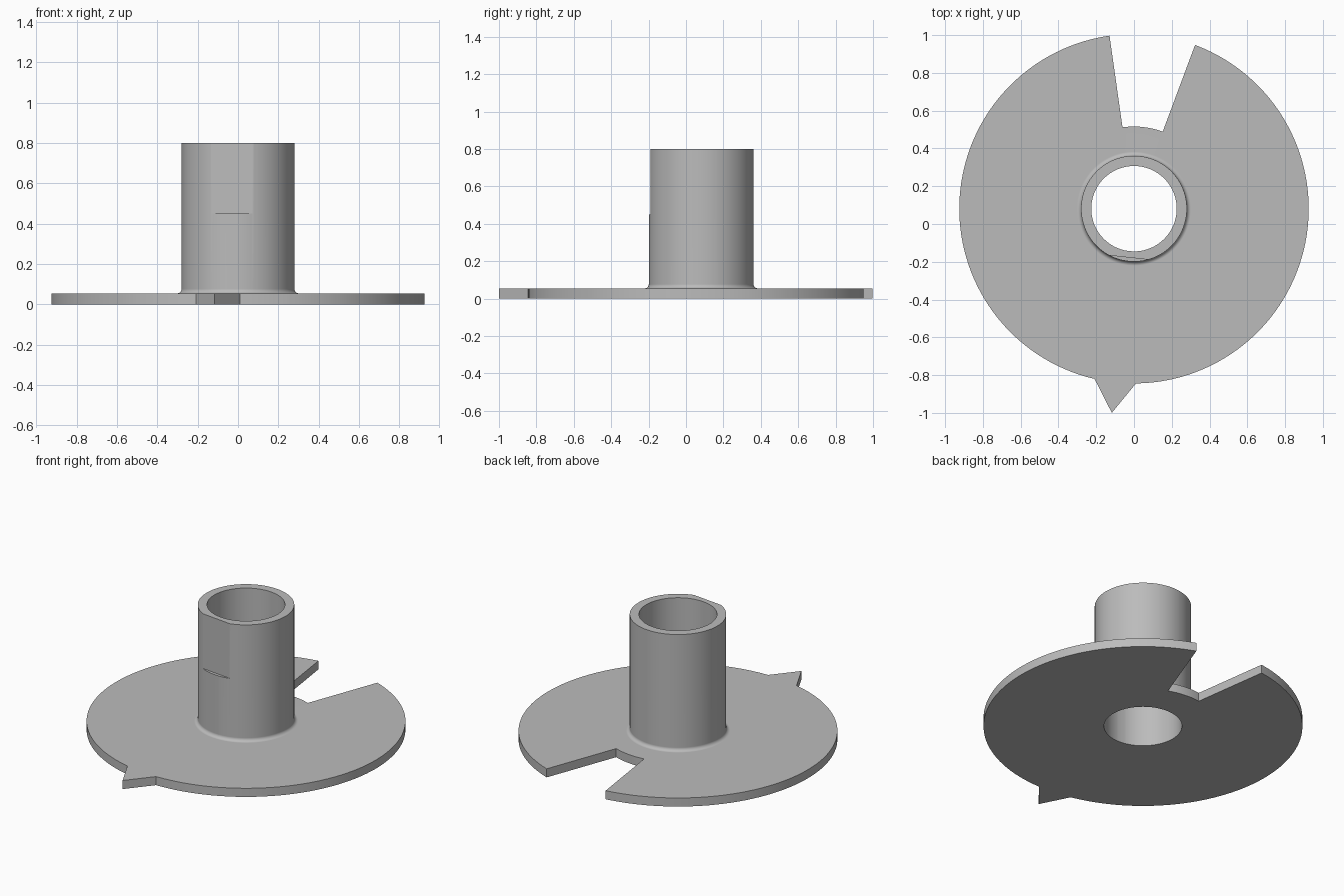
import bpy, bmesh
from math import sin, cos, radians, degrees, acos, pi

if "Cube" in bpy.data.objects:
    bpy.data.objects.remove(bpy.data.objects["Cube"], do_unlink=True)

# Main dimensions
BORE, TUBE, DISC, TIP, NOTCH = 0.226, 0.28, 0.925, 1.087, 0.435
THICK, HEIGHT, FLAT_Z, FILLET = 0.055, 0.8, 0.45, 0.022
FLAT = 0.26                      # distance of the flat from the axis
CENTRE_Y, TILT = 0.081, -96.2    # tooth direction in degrees
TOOTH_HALF, NOTCH_HALF = 6.85, 14.25
FLAT_HALF = degrees(acos(FLAT / TUBE))

grey = bpy.data.materials.new("plain_grey")
grey.use_nodes = True
colour = (0.5, 0.5, 0.5, 1)
grey.diffuse_color = colour
grey.node_tree.nodes["Principled BSDF"].inputs["Base Color"].default_value = colour


def stations():
    """Angle and rim radius of every radial section, tooth at zero."""
    angles = {i * 2.5 for i in range(-71, 73)}
    angles = {a for a in angles if abs(a) > TOOTH_HALF + 0.5}
    angles |= {0, TOOTH_HALF, -TOOTH_HALF, FLAT_HALF, -FLAT_HALF}
    edge = 180 - NOTCH_HALF
    rows = [(a, TIP if a == 0 else DISC if abs(a) < edge else NOTCH)
            for a in angles if abs(abs(a) - edge) > 0.3]
    rows.sort()
    # Both notch walls have an inner and an outer corner at one angle
    low = [r for r in rows if r[0] < -edge]
    mid = [r for r in rows if abs(r[0]) < edge]
    high = [r for r in rows if r[0] > edge]
    return (low + [(-edge, NOTCH), (-edge, DISC)] + mid
            + [(edge, DISC), (edge, NOTCH)] + high)


def section(a, rim):
    """Closed radius and height outline of one radial slice."""
    cut = min(TUBE, FLAT / cos(radians(a))) if abs(a) < FLAT_HALF else TUBE
    curve = [(TUBE + FILLET * (1 - sin(t)), THICK + FILLET * (1 - cos(t)))
             for t in (pi / 2 * i / 8 for i in range(9))]
    return ([(BORE, 0), (rim, 0), (rim, THICK)] + curve
            + [(TUBE, FLAT_Z), (cut, FLAT_Z), (cut, HEIGHT), (BORE, HEIGHT)])


# Flanged tube: slices joined around the axis into one solid
bm = bmesh.new()
slices = []
for a, rim in stations():
    w = radians(TILT + a)
    slices.append([bm.verts.new((r * cos(w), CENTRE_Y + r * sin(w), z))
                   for r, z in section(a, rim)])
for s, one in enumerate(slices):
    two = slices[(s + 1) % len(slices)]
    for k in range(len(one)):
        n = (k + 1) % len(one)
        bm.faces.new((one[k], two[k], two[n], one[n]))
bmesh.ops.remove_doubles(bm, verts=bm.verts, dist=1e-5)
bmesh.ops.recalc_face_normals(bm, faces=bm.faces)
mesh = bpy.data.meshes.new("flanged_tube")
bm.to_mesh(mesh)
bm.free()
mesh.materials.append(grey)
tube = bpy.data.objects.new("flanged_tube", mesh)
bpy.context.collection.objects.link(tube)

# Smooth round walls with crisp rims
bpy.ops.object.select_all(action="DESELECT")
bpy.context.view_layer.objects.active = tube
tube.select_set(True)
bpy.ops.object.shade_smooth_by_angle(angle=radians(30))
weighted = tube.modifiers.new("even_normals", "WEIGHTED_NORMAL")
weighted.keep_sharp = True
